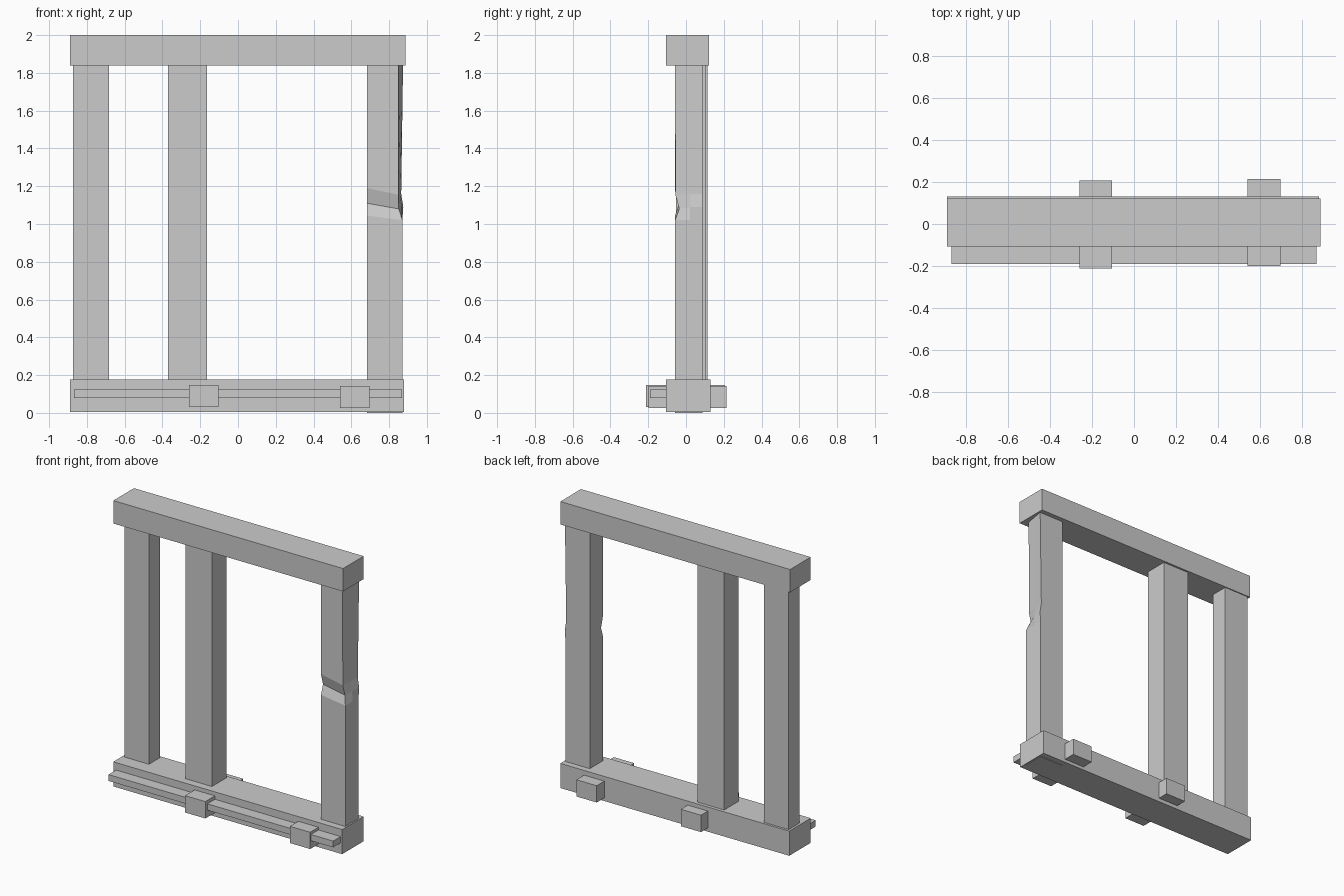
import bpy, bmesh

if "Cube" in bpy.data.objects:
    bpy.data.objects.remove(bpy.data.objects["Cube"])


def mesh_object(name, bm):
    bmesh.ops.recalc_face_normals(bm, faces=bm.faces)
    me = bpy.data.meshes.new(name)
    bm.to_mesh(me)
    bm.free()
    ob = bpy.data.objects.new(name, me)
    bpy.context.collection.objects.link(ob)
    return ob


def box(name, x, y, z):
    """Box from (min, max) pairs on each axis."""
    bm = bmesh.new()
    bmesh.ops.create_cube(bm, size=1)
    for v in bm.verts:
        v.co = [(lo + hi) / 2 + c * (hi - lo) for c, (lo, hi) in zip(v.co, (x, y, z))]
    return mesh_object(name, bm)


def loft(name, rings):
    """Closed solid through matching rings of points."""
    bm = bmesh.new()
    rows = [[bm.verts.new(p) for p in ring] for ring in rings]
    n = len(rows[0])
    for a, b in zip(rows, rows[1:]):
        for i in range(n):
            j = (i + 1) % n
            bm.faces.new((a[i], a[j], b[j], b[i]))
    bm.faces.new(rows[0])
    bm.faces.new(rows[-1])
    return mesh_object(name, bm)


# Horizontal beams
box("top_beam", (-0.889, 0.886), (-0.106, 0.121), (1.84, 2.0))
box("bottom_beam", (-0.889, 0.88), (-0.107, 0.13), (0.004, 0.176))

# Plain posts
box("left_post", (-0.873, -0.682), (-0.008, 0.114), (0.01, 1.86))
box("middle_post", (-0.37, -0.165), (-0.052, 0.107), (0.01, 1.86))


# Damaged post: notch across the front, worn right side above it
def full_ring(z_fl, z_fr, z_back):
    return [(0.682, -0.058, z_fl), (0.87, -0.058, z_fr), (0.87, 0.02, z_back),
            (0.87, 0.088, z_back), (0.682, 0.088, z_back)]


loft("notched_post", [
    full_ring(0, 0, 0),
    full_ring(1.045, 1.02, 1.02),
    [(0.682, -0.036, 1.11), (0.851, -0.036, 1.08), (0.868, 0.02, 1.09),
     (0.875, 0.088, 1.09), (0.682, 0.088, 1.09)],
    [(0.682, -0.058, 1.19), (0.849, -0.056, 1.155), (0.857, 0.02, 1.16),
     (0.864, 0.088, 1.16), (0.682, 0.088, 1.16)],
    [(0.682, -0.058, 1.86), (0.849, -0.058, 1.86), (0.862, 0.02, 1.86),
     (0.874, 0.088, 1.86), (0.682, 0.088, 1.86)],
])

# Front rail and the two blocks that hold it through the beam
box("front_rail", (-0.868, 0.868), (-0.19, -0.1), (0.08, 0.124))
box("rail_block_left", (-0.26, -0.104), (-0.212, 0.206), (0.03, 0.148))
box("rail_block_right", (0.54, 0.697), (-0.199, 0.214), (0.026, 0.143))
